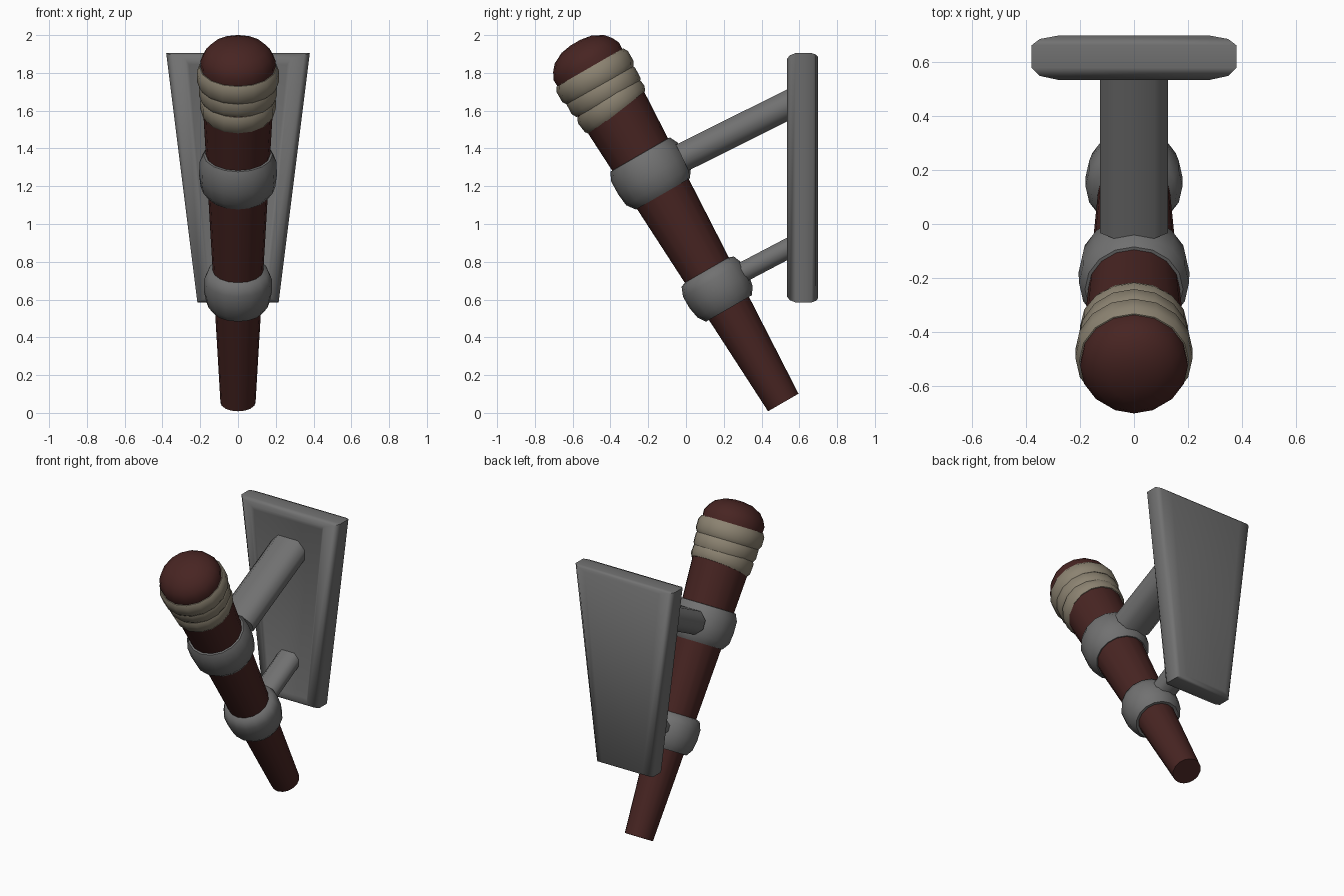
import bpy, bmesh, math
from mathutils import Matrix, Vector

if "Cube" in bpy.data.objects:
    bpy.data.objects.remove(bpy.data.objects["Cube"])

SIDES = 16
TILT = Matrix.Rotation(math.radians(30), 4, 'X')
BASE = Matrix.Translation((0, 0.515, 0.055)) @ TILT   # foot of the leaning shaft


def material(name, rgb):
    m = bpy.data.materials.new(name)
    m.diffuse_color = (*rgb, 1)
    m.use_nodes = True
    m.node_tree.nodes["Principled BSDF"].inputs["Base Color"].default_value = m.diffuse_color
    return m


def finish(bm, name, mat, angle):
    bmesh.ops.recalc_face_normals(bm, faces=bm.faces)
    me = bpy.data.meshes.new(name)
    bm.to_mesh(me)
    bm.free()
    ob = bpy.data.objects.new(name, me)
    bpy.context.collection.objects.link(ob)
    me.materials.append(mat)
    bpy.ops.object.select_all(action='DESELECT')
    ob.select_set(True)
    bpy.context.view_layer.objects.active = ob
    bpy.ops.object.shade_smooth_by_angle(angle=math.radians(angle))
    return ob


def skin(loops, name, mat, closed=False, angle=40):
    """Bridge equal-length loops of points; cap the ends or close into a ring."""
    bm = bmesh.new()
    rows = [[bm.verts.new(p) for p in loop] for loop in loops]
    pairs = list(zip(rows, rows[1:]))
    if closed:
        pairs.append((rows[-1], rows[0]))
    else:
        bm.faces.new(rows[0])
        bm.faces.new(rows[-1])
    for a, b in pairs:
        n = len(a)
        for i in range(n):
            j = (i + 1) % n
            bm.faces.new((a[i], a[j], b[j], b[i]))
    return finish(bm, name, mat, angle)


def lathe(profile, matrix, name, mat, closed=False):
    loops = []
    for r, h in profile:
        loops.append([matrix @ Vector((r * math.sin(2 * math.pi * i / SIDES),
                                       r * math.cos(2 * math.pi * i / SIDES), h))
                      for i in range(SIDES)])
    return skin(loops, name, mat, closed, 50)


wood = material("dark_wood", (0.064, 0.018, 0.016))
cloth = material("wrap_cloth", (0.26, 0.225, 0.165))
iron = material("dark_iron", (0.165, 0.165, 0.165))

# tapered shaft with domed head
lathe([(0.093, 0), (0.197, 2.03), (0.2, 2.085), (0.18, 2.125), (0.15, 2.16),
       (0.09, 2.19), (0.03, 2.2)], BASE, "shaft", wood)

# cloth wraps, slightly tilted
for k, (t, r, tilt) in enumerate([(1.822, 0.2, 8), (1.905, 0.206, -2), (1.993, 0.218, 0)]):
    m = BASE @ Matrix.Translation((0, 0, t)) @ Matrix.Rotation(math.radians(tilt), 4, 'X')
    lathe([(0.165, -0.055), (r - 0.015, -0.055), (r, -0.03), (r, 0.03),
           (r - 0.015, 0.055), (0.165, 0.055)], m, f"wrap_{k + 1}", cloth, True)

# holder rings
lathe([(0.11, -0.12), (0.14, -0.125), (0.168, -0.085), (0.18, -0.02), (0.18, 0.05),
       (0.16, 0.1), (0.12, 0.115)], BASE @ Matrix.Translation((0, 0, 0.7)), "lower_ring", iron, True)
lathe([(0.14, -0.12), (0.165, -0.125), (0.198, -0.08), (0.206, -0.01), (0.204, 0.07),
       (0.182, 0.115), (0.14, 0.12)], BASE @ Matrix.Translation((0, 0, 1.4)), "upper_ring", iron, True)


# arms from rings to plate
def arm(name, start, end, w, h):
    a, b = Vector((0, *start)), Vector((0, *end))
    d = (b - a).normalized()
    up = Vector((1, 0, 0)).cross(d)
    section = [(1, -.4), (1, .4), (.6, 1), (-.6, 1), (-1, .4), (-1, -.4), (-.6, -1), (.6, -1)]
    skin([[p + Vector((x * w, 0, 0)) + up * (y * h) for x, y in section] for p in (a, b)],
         name, iron, angle=60)


arm("upper_arm", (-0.02, 1.351), (0.60, 1.66), 0.126, 0.076)
arm("lower_arm", (0.25, 0.718), (0.60, 0.902), 0.08, 0.053)


# tapered wall plate with bevelled rim and shallow front panel
def plate_loop(y, dx, dz):
    return [(-0.215 + dx * .6, y, 0.585 + dz), (0.215 - dx * .6, y, 0.585 + dz),
            (0.38 - dx, y, 1.905 - dz), (-0.38 + dx, y, 1.905 - dz)]


skin([plate_loop(0.547, 0.12, 0.06), plate_loop(0.535, 0.1, 0.03), plate_loop(0.55, 0.03, 0.012),
      plate_loop(0.58, 0, 0), plate_loop(0.664, 0, 0), plate_loop(0.687, 0.03, 0.008),
      plate_loop(0.70, 0.1, 0.022)], "wall_plate", iron, angle=70)
